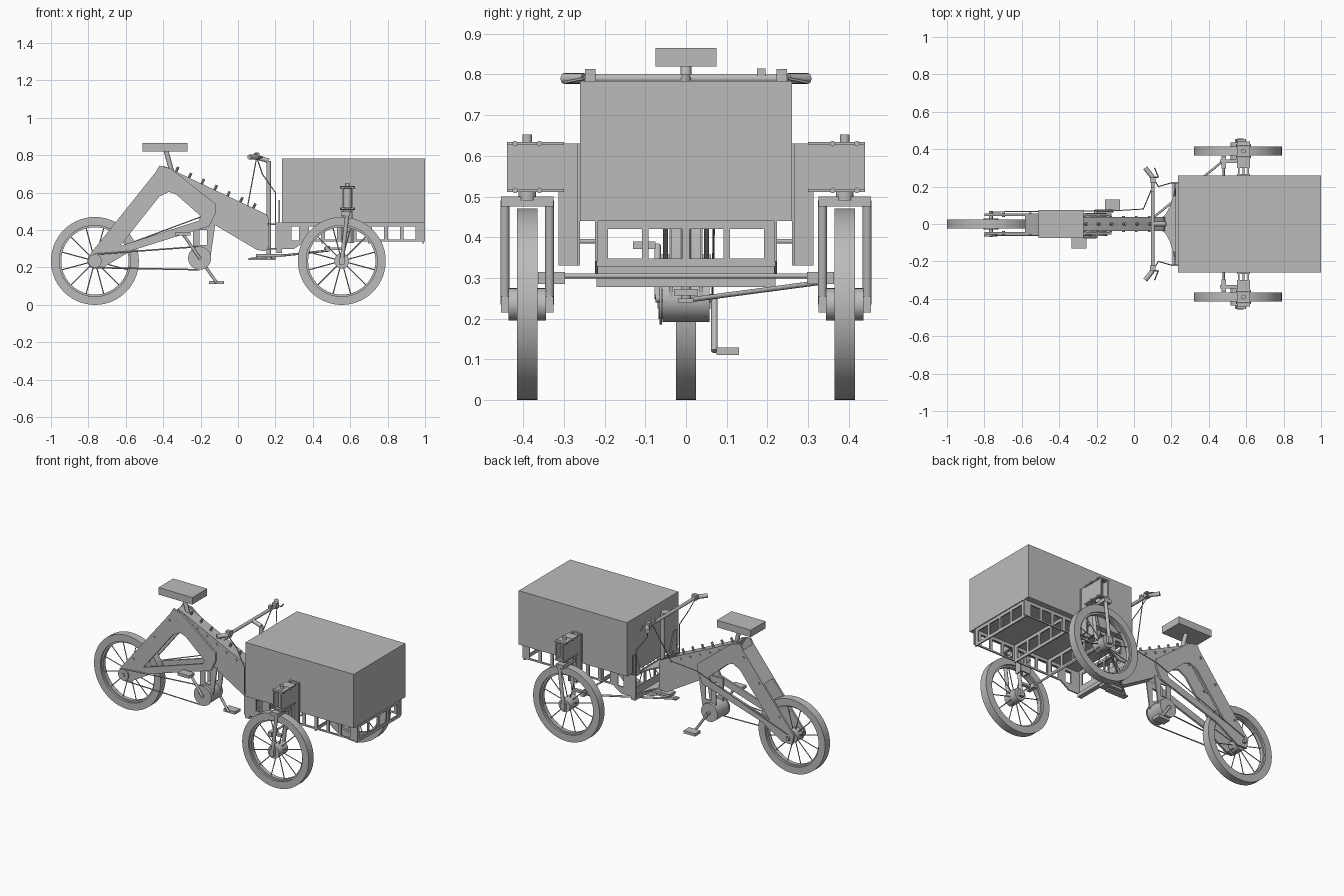
import bpy, bmesh, math
from mathutils import Vector, Matrix

cube = bpy.data.objects.get("Cube")
if cube:
    bpy.data.objects.remove(cube)

grey_colour = (.5, .5, .5, 1)
grey = bpy.data.materials.new("plain grey")
grey.use_nodes = True
grey.diffuse_color = grey_colour
grey.node_tree.nodes["Principled BSDF"].inputs["Base Color"].default_value = grey_colour

# Main measures shared by the parts
wheel_radius = .235
tyre_half = .025
front_x = .555
rear_x = wheel_radius - 1
track = .39
box_back = wheel_radius
box_half = .26
floor = .44
rail_half = .22
rail_low = .34
sheet = .008
beam_half = .037
frame_half = .05
bar_height = .79
column_x = .165
mount_x = .585
sides = (("right", -1), ("left", 1))


def finish(name, bm):
    bmesh.ops.recalc_face_normals(bm, faces=bm.faces)
    mesh = bpy.data.meshes.new(name)
    bm.to_mesh(mesh)
    bm.free()
    mesh.materials.append(grey)
    mesh.shade_smooth()
    mesh.set_sharp_from_angle(angle=math.radians(35))
    bpy.context.collection.objects.link(bpy.data.objects.new(name, mesh))


def box(name, centre, size):
    bm = bmesh.new()
    bmesh.ops.create_cube(bm, size=1, matrix=Matrix.Translation(centre) @ Matrix.Diagonal((*size, 1)))
    finish(name, bm)


def add_rod(bm, start, end, radius, segments):
    start, end = Vector(start), Vector(end)
    axis = end - start
    place = Matrix.Translation((start + end) / 2) @ axis.to_track_quat("Z", "Y").to_matrix().to_4x4()
    bmesh.ops.create_cone(bm, cap_ends=True, segments=segments, radius1=radius, radius2=radius,
                          depth=axis.length, matrix=place)


def rod(name, path, radius, segments=16):
    bm = bmesh.new()
    for start, end in zip(path, path[1:]):
        add_rod(bm, start, end, radius, segments)
    finish(name, bm)


def pin(name, x, z, half, radius, y=0):
    """Round part lying along the y axis."""
    rod(name, [(x, y - half, z), (x, y + half, z)], radius, 24)


def plate(name, outlines, at, thick, across="y"):
    """Flat profile with holes, cut from sheet facing the given axis."""
    curve = bpy.data.curves.new(name, "CURVE")
    curve.dimensions, curve.fill_mode, curve.extrude = "2D", "BOTH", thick / 2
    for outline in outlines:
        spline = curve.splines.new("POLY")
        spline.points.add(len(outline) - 1)
        for point, (a, b) in zip(spline.points, outline):
            point.co = (a, b, 0, 1)
        spline.use_cyclic_u = True
    helper = bpy.data.objects.new(name + "_profile", curve)
    bpy.context.collection.objects.link(helper)
    mesh = bpy.data.meshes.new_from_object(helper.evaluated_get(bpy.context.evaluated_depsgraph_get()))
    bm = bmesh.new()
    bm.from_mesh(mesh)
    bpy.data.meshes.remove(mesh)
    bpy.data.objects.remove(helper)
    bpy.data.curves.remove(curve)
    bmesh.ops.remove_doubles(bm, verts=bm.verts, dist=sheet / 1000)
    turn = Matrix.Identity(4)
    if across != "z":
        turn = Matrix.Rotation(math.pi / 2, 4, "X")
    if across == "x":
        turn = Matrix.Rotation(math.pi / 2, 4, "Z") @ turn
    shift = [at if axis == across else 0 for axis in "xyz"]
    bm.transform(Matrix.Translation(shift) @ turn)
    finish(name, bm)


def rect(left, right, low, high):
    return [(left, low), (right, low), (right, high), (left, high)]


def windows(start, end, count, gap):
    """Row of equal openings in a rail below the cargo floor."""
    step = (end - start) / count
    return [rect(start + i * step + gap / 2, start + (i + 1) * step - gap / 2, rail_low + gap / 2, floor - .02)
            for i in range(count)]


def wheel(name, x, y, hub_half):
    centre = Vector((x, y, wheel_radius))
    for part, inner, outer, half in (("tyre", .19, wheel_radius, tyre_half), ("rim", .18, .192, tyre_half / 2)):
        bm = bmesh.new()
        ring = [bm.verts.new(centre + Vector((r, w, 0))) for r, w in rect(inner, outer, -half, half)]
        edges = [bm.edges.new((ring[i], ring[i - 1])) for i in range(len(ring))]
        bmesh.ops.spin(bm, geom=ring + edges, cent=centre, axis=(0, 1, 0), angle=math.tau, steps=56)
        bmesh.ops.remove_doubles(bm, verts=bm.verts, dist=sheet / 1000)
        finish(f"{name}_{part}", bm)
    bm = bmesh.new()
    spokes = 12
    for i in range(spokes):
        angle = math.tau * (i + .5) / spokes
        tip = Vector((math.cos(angle), 0, math.sin(angle))) * .185
        add_rod(bm, centre, centre + tip, .003, 6)
    finish(name + "_spokes", bm)
    pin(name + "_hub", x, wheel_radius, hub_half, .04, y)
    pin(name + "_axle", x, wheel_radius, .065, .01, y)


# Cargo box and the windowed frame below it
box("cargo_box", ((1 + box_back) / 2, 0, .612), (1 - box_back, 2 * box_half, .344))
side_rail = [(.2, .3), (.3, .3), (.36, rail_low), (1, rail_low), (1, floor), (.2, floor)]
end_rail = rect(-rail_half, rail_half, .328, floor)
end_windows = windows(-.2, .2, 4, .016)
for side, s in sides:
    openings = windows(.37, .96, 7, .02) + windows(.28, .33, 1, .01)
    plate(side + "_side_rail", [side_rail] + openings, s * rail_half, sheet)
for name, x in (("front", .99), ("middle", .7), ("back", .45)):
    plate(name + "_cross_rail", [end_rail] + end_windows, x, sheet, "x")

# Rear panel with raised ears, and the flared plates joining it to the beam
half_panel = [(.15, floor), (.19, .56), (rail_half, .56), (rail_half, .28)]
panel = half_panel + [(-a, b) for a, b in reversed(half_panel)]
plate("rear_panel", [panel] + end_windows, rail_half, sheet, "x")
box("lower_beam", (rail_half, 0, .29), (.03, 2 * rail_half, .024))
flare_start = column_x - frame_half
flare = [(flare_start + .11 * t, .03 + .19 * t ** 3) for t in (i / 6 for i in range(7))]
for name, z in (("lower_gusset", .3), ("upper_gusset", floor - sheet)):
    plate(name, [flare + [(a, -b) for a, b in reversed(flare)]], z, sheet, "z")

# Wheels
wheel("rear_wheel", rear_x, 0, .03)
for side, s in sides:
    wheel(side + "_wheel", front_x, s * track, .046)

# Wheel mounts, forks and steering arms
mount_top, mount_low, mount_out = .63, .515, .44
for side, s in sides:
    outline = [(s * a, b) for a, b in rect(box_half, .313, .33, mount_low)[:3]
               + rect(box_half, mount_out, mount_low, mount_top)[1:]]
    for name, x in (("rear", mount_x - .025), ("front", mount_x + .025)):
        plate(f"{side}_{name}_mount_plate", [outline], x, sheet, "x")
    for name, z in (("lower", mount_low), ("upper", mount_top)):
        box(f"{side}_{name}_mount_cap", (mount_x, s * .37, z), (.07, .14, sheet))
        for y in (track - .03, track + .03):
            rod(f"{side}_{name}_fastener", [(mount_x - .04, s * y, z), (mount_x + .04, s * y, z)], .007, 8)
    box(side + "_mount_back", (mount_x, s * (box_half + sheet / 2), .48), (.07, sheet, .3))
    for z in (track, .55):
        pin(side + "_mount_bolt", mount_x, z, .04, .006, s * box_half)
    head = Vector((mount_x, s * track, 0))
    rod(side + "_head_tube", [head + Vector((0, 0, z)) for z in (.49, mount_top)], .022)
    rod(side + "_head_cap", [head + Vector((0, 0, z)) for z in (mount_top, .652)], .012)
    box(side + "_fork_crown", (mount_x - .01, s * track, .488), (.05, .13, .024))
    for y in (track - .055, track + .055):
        rod(side + "_fork_leg", [(front_x, s * y, wheel_radius), (mount_x, s * y, .49)], .011)
        box(side + "_dropout", (front_x, s * y, wheel_radius), (.03, .02, .04))
    box(side + "_steering_arm", (.51, s * .335, .3), (.1, .02, .015))
    box(side + "_steering_knuckle", (.48, s * .33, .3), (.025, .066, .03))
pin("tie_rod", .48, .305, .35, .006)
rod("drag_link", [(.06, 0, .245), (.48, .34, .29)], .006)

# Main beam from saddle to steering head, with its bolts
beam_top, beam_nose = Vector((-.4, .745)), Vector((.15, .485))
beam = [beam_top, beam_nose, (column_x, .46), (column_x, .3), (.14, .287), (.1, .295), (-.12, .425), (-.33, .62)]
plate("main_beam", [beam], 0, 2 * beam_half)
for i in range(7):
    x, z = beam_top.lerp(beam_nose, (i + 1) / 8)
    pin("beam_bolt", x, z - .025, beam_half + .006, .007)
    rod("beam_top_bolt", [(x, 0, z), (x + .012, 0, z + .025)], .007, 8)

# Rear frame: twin plates with a triangular opening
dropout, apex, elbow = Vector((-.8, .26)), Vector((-.44, .71)), Vector((-.155, .42))
frame = [dropout, apex, (-.42, .745), (-.36, .73), (-.12, .54), (-.12, .49), elbow, (-.57, .29), (-.72, .2), (-.79, .2)]
opening = [(-.63, .315), (-.42, .58), (-.37, .605), (-.33, .59), (-.2, .475), (-.21, .45)]
for side, s in sides:
    plate(side + "_rear_frame", [frame, opening], s * frame_half, .012)
    box(side + "_axle_nut", (rear_x, s * .06, wheel_radius), (.02, .02, .02))
stay_bolts = [dropout.lerp(apex, t) + Vector((.03, 0)) for t in (.2, .6, .9)]
for x, z in stay_bolts:
    for side, s in sides:
        pin(side + "_stay_bolt", x, z, .012, .007, s * frame_half)
lip = Vector((.008, -.006))
closing_low = dropout.lerp(apex, .6)
plate("rear_closing_plate", [[closing_low, apex, apex + lip, closing_low + lip]], 0, 2 * frame_half)

# Saddle
box("seat", (track * -1, 0, .842), (.24, .15, .045))
rod("seat_post", [(-.345, 0, .68), (-.385, 0, .825)], .013)

# Drive unit, cranks, pedals and chain
crank_x, crank_z = -.205, .25
pin("drive_unit", crank_x, crank_z, .058, .058)
hanger = [(-.24, floor), (-.12, floor), (-.15, wheel_radius), (-.24, wheel_radius)]
hanger_hole = rect(crank_x, crank_x + .04, .32, .4)
for side, s in sides:
    plate(side + "_drive_hanger", [hanger, hanger_hole], s * beam_half, sheet)
pin("crank_axle", crank_x, crank_z, .075, .01)
pedal_offset = Vector((.09, 0, -.13))
for side, s in sides:
    hub = Vector((crank_x, s * .07, crank_z))
    end = hub + pedal_offset * s
    rod(side + "_crank_arm", [hub, end], .008)
    box(side + "_pedal", end + Vector((0, s * .033, 0)), (.08, .055, .018))
chain_y = -.062
pin("chainring", crank_x, crank_z, .003, .062, chain_y)
pin("rear_sprocket", rear_x, wheel_radius, .005, .036, chain_y)
for name, s in (("lower", -1), ("upper", 1)):
    rod(name + "_chain", [(rear_x, chain_y, wheel_radius + s * .036), (crank_x, chain_y, crank_z + s * .062)], .004, 6)

# Steering column, handlebar, grips, levers and cables
bar_x = .1
rod("steering_column", [(column_x, 0, .25), (column_x, 0, .77), (bar_x, 0, bar_height)], .0125)
box("column_arm", (column_x, 0, .265), (.14, .06, .016))
box("column_foot", (.13, 0, .245), (.14, .036, .01))
pin("handlebar", bar_x, bar_height, .25, .01)
for side, s in sides:
    grip = Vector((bar_x, s * .25, bar_height))
    tip = Vector((.06, s * .3, bar_height))
    rod(side + "_grip", [grip, tip], .013)
    box(side + "_brake_clamp", grip + Vector((0, s * -.015, .006)), (.03, .026, .034))
    rod(side + "_brake_lever", [grip, grip + Vector((.03, 0, 0)), tip + Vector((.05, 0, -.01))], .004, 6)
    rod(side + "_front_cable", [grip, (.13, s * .2, .7), (.2, s * rail_half, .6), (.2, s * rail_half, floor)], .003, 6)
box("bell", (bar_x, .185, .805), (.02, .02, .02))
rod("rear_cable", [(bar_x, .2, bar_height), (.05, .08, .52), (-.12, .07, .5), (rear_x, .065, .26)], .003, 6)
